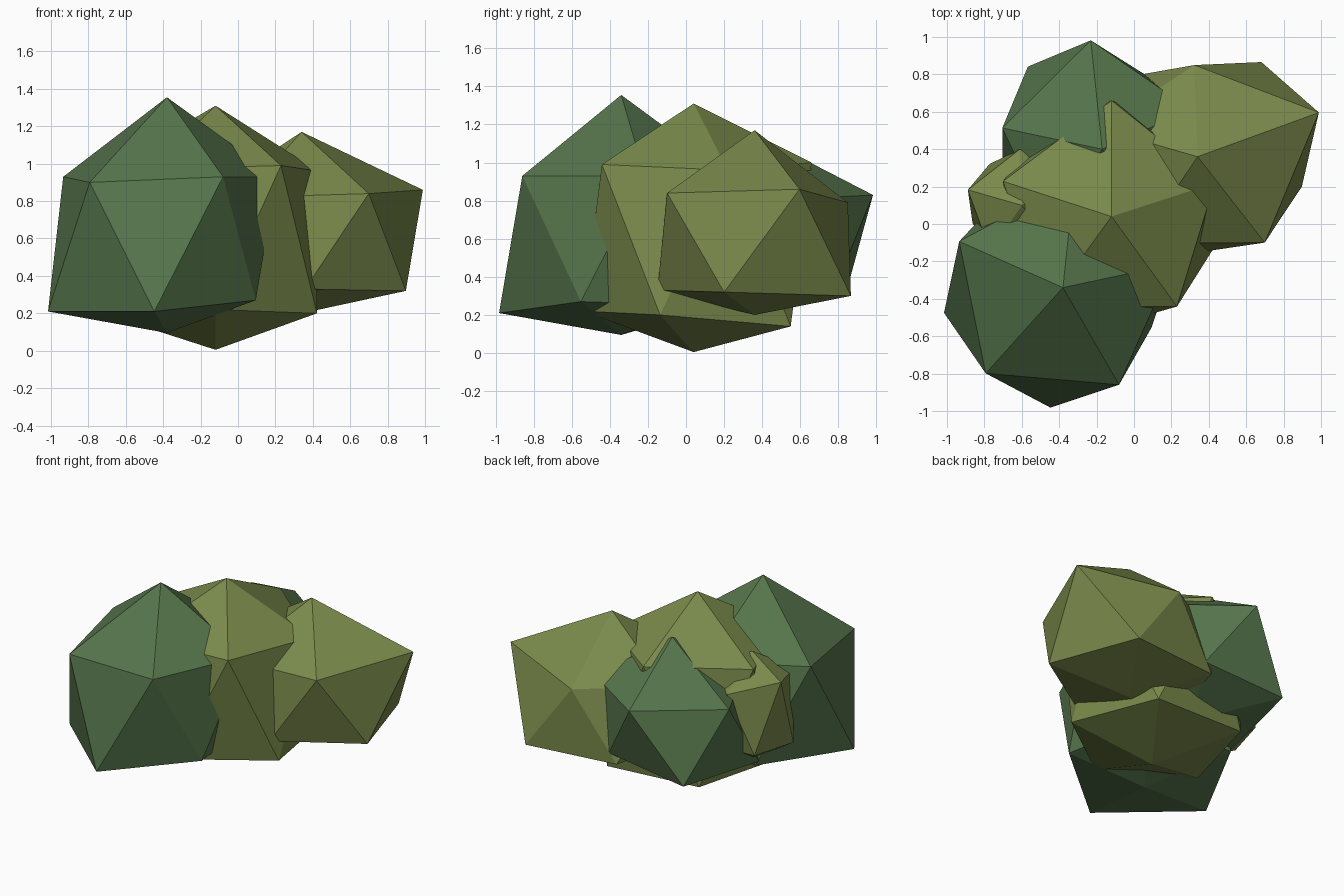
import bpy, bmesh, math

if "Cube" in bpy.data.objects:
    bpy.data.objects.remove(bpy.data.objects["Cube"])


def material(name, rgb):
    m = bpy.data.materials.new(name)
    m.diffuse_color = (*rgb, 1)
    m.use_nodes = True
    m.node_tree.nodes["Principled BSDF"].inputs["Base Color"].default_value = m.diffuse_color
    return m


OLIVE = material("olive leaves", (0.195, 0.254, 0.071))
GREEN = material("dark green leaves", (0.093, 0.178, 0.072))


def foliage(name, mat, x, y, top, bottom, angle, up_r, up_z, low_r, low_z):
    """Uneven twenty-sided clump: two poles and two staggered rings of five."""
    bm = bmesh.new()

    def ring(radii, heights, start):
        verts = []
        for k, (r, z) in enumerate(zip(radii, heights)):
            a = math.radians(start + 72 * k)
            verts.append(bm.verts.new((x + r * math.cos(a), y + r * math.sin(a), z)))
        return verts

    up = ring(up_r, up_z, angle)
    low = ring(low_r, low_z, angle + 36)
    tip = bm.verts.new((x, y, top))
    base = bm.verts.new((x, y, bottom))
    for k in range(5):
        n = (k + 1) % 5
        bm.faces.new((tip, up[k], up[n]))
        bm.faces.new((up[k], low[k], up[n]))
        bm.faces.new((up[n], low[k], low[n]))
        bm.faces.new((base, low[n], low[k]))
    bmesh.ops.recalc_face_normals(bm, faces=bm.faces)
    mesh = bpy.data.meshes.new(name)
    bm.to_mesh(mesh)
    bm.free()
    mesh.materials.append(mat)
    bpy.context.collection.objects.link(bpy.data.objects.new(name, mesh))


# Large dark clump at the front left
foliage("front_clump", GREEN, -0.38, -0.34, 1.355, 0.095, 12,
        (0.60, 0.58, 0.607, 0.617, 0.60), (0.93, 0.93, 0.93, 0.90, 0.93),
        (0.58, 0.60, 0.65, 0.645, 0.52), (0.25, 0.25, 0.21, 0.21, 0.27))

# Middle olive clump, the lowest one
foliage("middle_clump", OLIVE, -0.12, 0.04, 1.31, 0.005, 18,
        (0.58, 0.62, 0.61, 0.60, 0.595), (0.96, 1.00, 0.97, 0.97, 0.99),
        (0.63, 0.60, 0.57, 0.58, 0.57), (0.14, 0.17, 0.18, 0.22, 0.20))

# Olive clump on the right
foliage("right_clump", OLIVE, 0.34, 0.36, 1.17, 0.20, 20,
        (0.69, 0.49, 0.55, 0.56, 0.583), (0.86, 0.79, 0.82, 0.82, 0.84),
        (0.61, 0.55, 0.55, 0.51, 0.58), (0.30, 0.31, 0.32, 0.33, 0.32))

# Dark clump at the back
foliage("back_clump", GREEN, -0.17, 0.40, 1.13, 0.20, 24,
        (0.52, 0.585, 0.546, 0.53, 0.53), (0.81, 0.83, 0.79, 0.80, 0.80),
        (0.46, 0.594, 0.58, 0.55, 0.55), (0.38, 0.32, 0.28, 0.30, 0.32))

# Small olive clump on the left
foliage("small_left_clump", OLIVE, -0.60, 0.10, 1.03, 0.25, 20,
        (0.30, 0.30, 0.30, 0.30, 0.30), (0.85, 0.83, 0.91, 0.86, 0.86),
        (0.29, 0.28, 0.28, 0.28, 0.28), (0.40, 0.40, 0.40, 0.40, 0.40))
